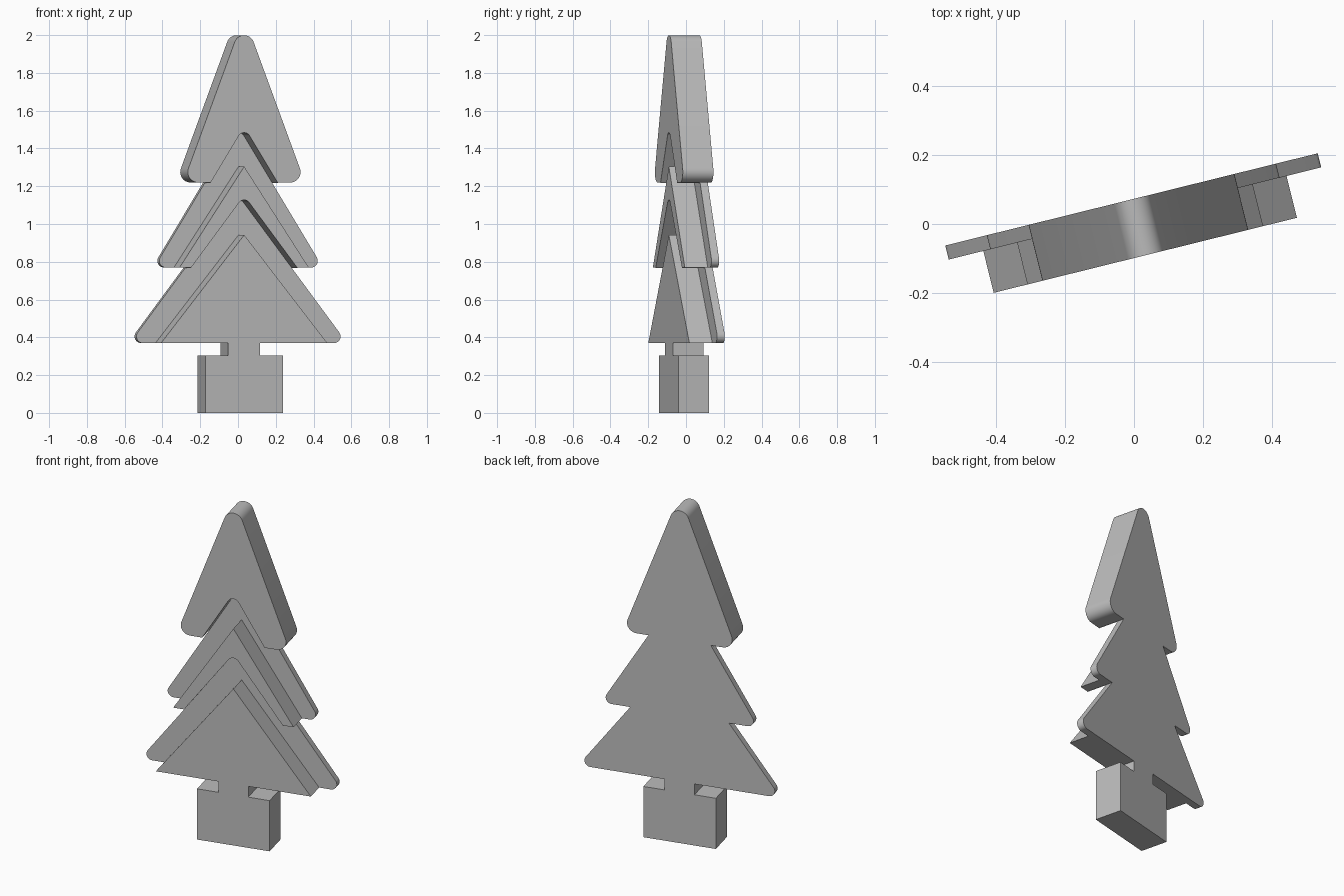
import bpy
import bmesh
from math import atan2, cos, sin, tan, pi, radians

cube = bpy.data.objects.get("Cube")
if cube:
    bpy.data.objects.remove(cube)

FRONT, BACK, PLATE = -0.096, 0.071, 0.029   # depths of front, back and recess floor
TURN = radians(13.9)
CENTRE = 0.01

grey = bpy.data.materials.new("plain_grey")
grey.use_nodes = True
grey.diffuse_color = (0.5, 0.5, 0.5, 1)
grey.node_tree.nodes["Principled BSDF"].inputs["Base Color"].default_value = (0.5, 0.5, 0.5, 1)


class Tier:
    """Rounded triangle given by its unrounded half width, base, apex and corner radius."""

    def __init__(self, half, base, apex, radius):
        self.half, self.base, self.apex, self.r = half, base, apex, radius
        self.lean = atan2(half, apex - base)

    def side(self, z):
        return (self.half * (self.apex - z) / (self.apex - self.base), z)

    def arc(self, cx, cz, start, end, steps=10):
        angles = [start + (end - start) * i / steps for i in range(steps + 1)]
        return [(cx + self.r * cos(a), cz + self.r * sin(a)) for a in angles]

    def tip(self):
        return self.arc(0, self.apex - self.r / sin(self.lean), pi / 2, self.lean)

    def foot(self):
        inset = self.r / tan((pi / 2 - self.lean) / 2)
        return self.arc(self.half - inset, self.base + self.r, self.lean, -pi / 2)


def prism(name, half_profile, near, far):
    """Mirror a right-hand profile about the middle and extrude it in depth."""
    left = [(-x, z) for x, z in reversed(half_profile) if x > 1e-5]
    bm = bmesh.new()
    face = bm.faces.new([bm.verts.new((x, near, z)) for x, z in half_profile + left])
    moved = bmesh.ops.extrude_face_region(bm, geom=[face])["geom"]
    verts = [v for v in moved if isinstance(v, bmesh.types.BMVert)]
    bmesh.ops.translate(bm, verts=verts, vec=(0, far - near, 0))
    bmesh.ops.recalc_face_normals(bm, faces=bm.faces)
    mesh = bpy.data.meshes.new(name)
    bm.to_mesh(mesh)
    bm.free()
    mesh.materials.append(grey)
    obj = bpy.data.objects.new(name, mesh)
    bpy.context.collection.objects.link(obj)
    return obj


def make_active(obj):
    bpy.ops.object.select_all(action='DESELECT')
    obj.select_set(True)
    bpy.context.view_layer.objects.active = obj


top = Tier(0.332, 1.22, 2.10, 0.055)
middle = Tier(0.46, 0.77, 1.515, 0.035)
bottom = Tier(0.592, 0.37, 1.15, 0.035)

# Branches: one silhouette through the full depth
outline = (top.tip() + top.foot() + [middle.side(top.base)] + middle.foot()
           + [bottom.side(middle.base)] + bottom.foot())
branches = prism("branches", outline, FRONT, BACK)

# Recesses: chevrons between each lower tier's outline and its raised front triangle
recesses = [
    (middle, top, Tier(0.352, 0.77, 1.304, 0)),
    (bottom, middle, Tier(0.453, 0.37, 0.942, 0)),
]
for tier, above, raised in recesses:
    drop = tier.base - 0.025
    inner_tip = (0, raised.apex)
    chevron = tier.tip() + [tier.side(above.base - 0.004), (0.8, above.base - 0.06),
                            (0.8, drop), raised.side(drop)]
    cutter = prism("recess_cutter", chevron + [inner_tip], FRONT - 0.1, PLATE)
    cutter.hide_render = True
    make_active(branches)
    cut = branches.modifiers.new("recess", 'BOOLEAN')
    cut.operation = 'DIFFERENCE'
    cut.solver = 'EXACT'
    cut.object = cutter
    bpy.ops.object.modifier_apply(modifier=cut.name)
    bpy.data.objects.remove(cutter)

# Trunk: narrow neck over a wide block
trunk = prism("trunk", [(0.087, 0.37), (0.087, 0.305), (0.212, 0.305), (0.212, 0)], FRONT, BACK)

# Turn the whole tree slightly and shade it
for part in (branches, trunk):
    part.rotation_euler.z = TURN
    part.location = (CENTRE * cos(TURN), CENTRE * sin(TURN), 0)
    make_active(part)
    bpy.ops.object.shade_smooth_by_angle(angle=radians(30))
